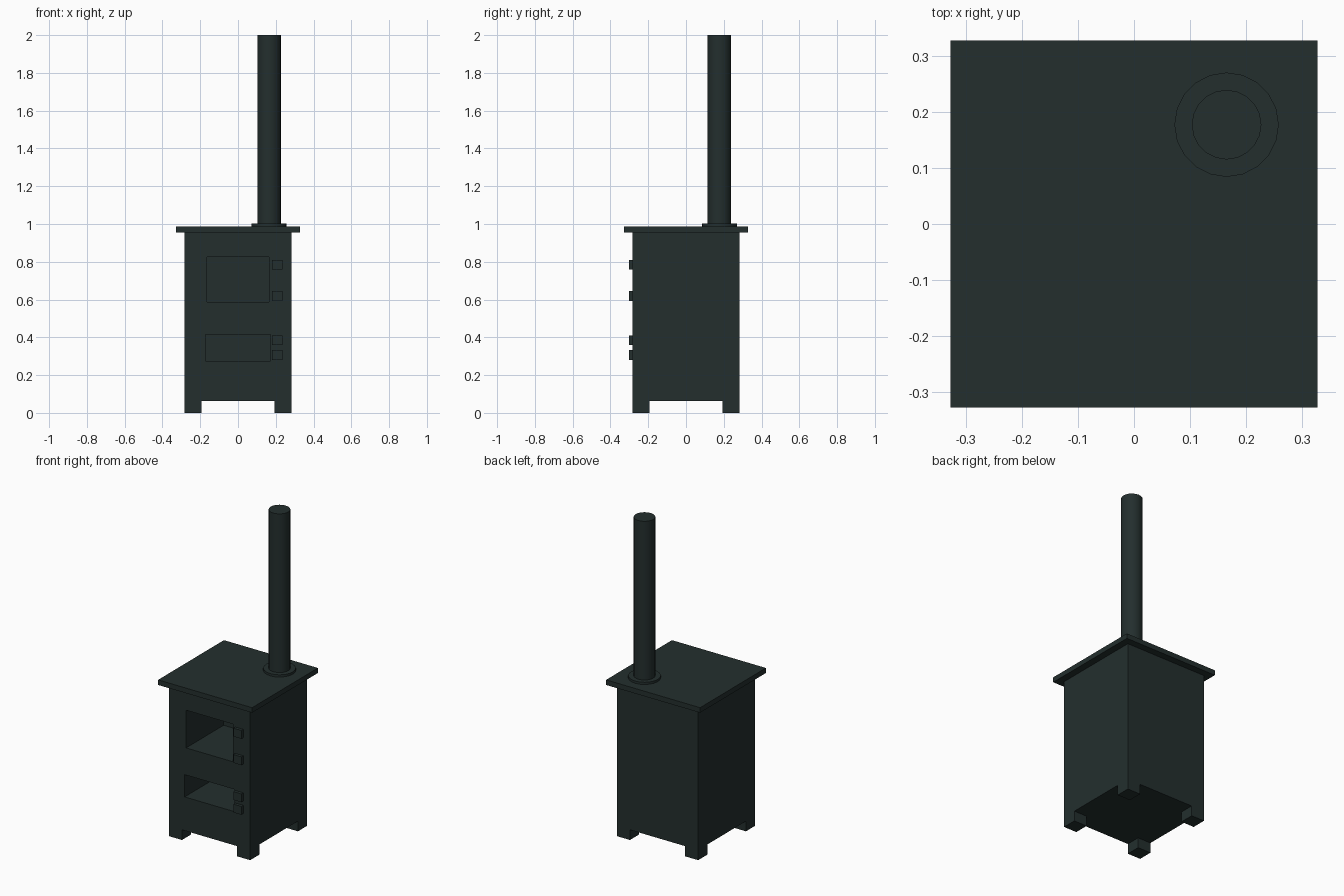
import bpy, math

if "Cube" in bpy.data.objects:
    bpy.data.objects.remove(bpy.data.objects["Cube"])

iron = bpy.data.materials.new("dark green iron")
iron.diffuse_color = (0.017, 0.028, 0.027, 1)
iron.use_nodes = True
iron.node_tree.nodes["Principled BSDF"].inputs["Base Color"].default_value = iron.diffuse_color


def box(name, x, y, z):
    """Box from (min, max) ranges."""
    bpy.ops.mesh.primitive_cube_add(size=1, location=[sum(r) / 2 for r in (x, y, z)])
    ob = bpy.context.object
    ob.name = name
    ob.scale = [r[1] - r[0] for r in (x, y, z)]
    bpy.ops.object.transform_apply(location=False, rotation=False, scale=True)
    ob.data.materials.append(iron)
    return ob


def cylinder(name, radius, z, x=0.165, y=0.177, sides=20):
    bpy.ops.mesh.primitive_cylinder_add(vertices=sides, radius=radius, depth=z[1] - z[0],
                                        location=(x, y, sum(z) / 2))
    ob = bpy.context.object
    ob.name = name
    ob.data.materials.append(iron)
    bpy.ops.object.shade_smooth_by_angle(angle=math.radians(30))
    return ob


H = 0.283   # half width of the body
BACK = 0.09  # rear wall of the chambers

# Body with two open chambers cut into the front
body = box("stove_body", (-H, H), (-H, H), (0.064, 0.956))
for name, x, z in (("firebox_cutter", (-0.163, 0.163), (0.587, 0.824)),
                   ("ash_pit_cutter", (-0.173, 0.173), (0.276, 0.416))):
    cutter = box(name, x, (-H - 0.1, BACK), z)
    cutter.hide_render = True
    cutter.display_type = 'WIRE'
    mod = body.modifiers.new(name, 'BOOLEAN')
    mod.operation = 'DIFFERENCE'
    mod.solver = 'EXACT'
    mod.object = cutter

# Four square feet flush with the body corners
for sx in (-1, 1):
    for sy in (-1, 1):
        box("foot", sorted((sx * H, sx * 0.192)), sorted((sy * H, sy * 0.192)), (0, 0.064))

# Hinge blocks beside the openings
for zc in (0.784, 0.618, 0.385, 0.306):
    box("hinge_block", (0.179, 0.235), (-0.302, -H), (zc - 0.026, zc + 0.026))

# Overhanging top plate, flue collar and flue pipe
box("top_plate", (-0.327, 0.327), (-0.327, 0.327), (0.956, 0.988))
cylinder("flue_collar", 0.093, (0.988, 1.002))
cylinder("flue_pipe", 0.062, (1.002, 2.0))
